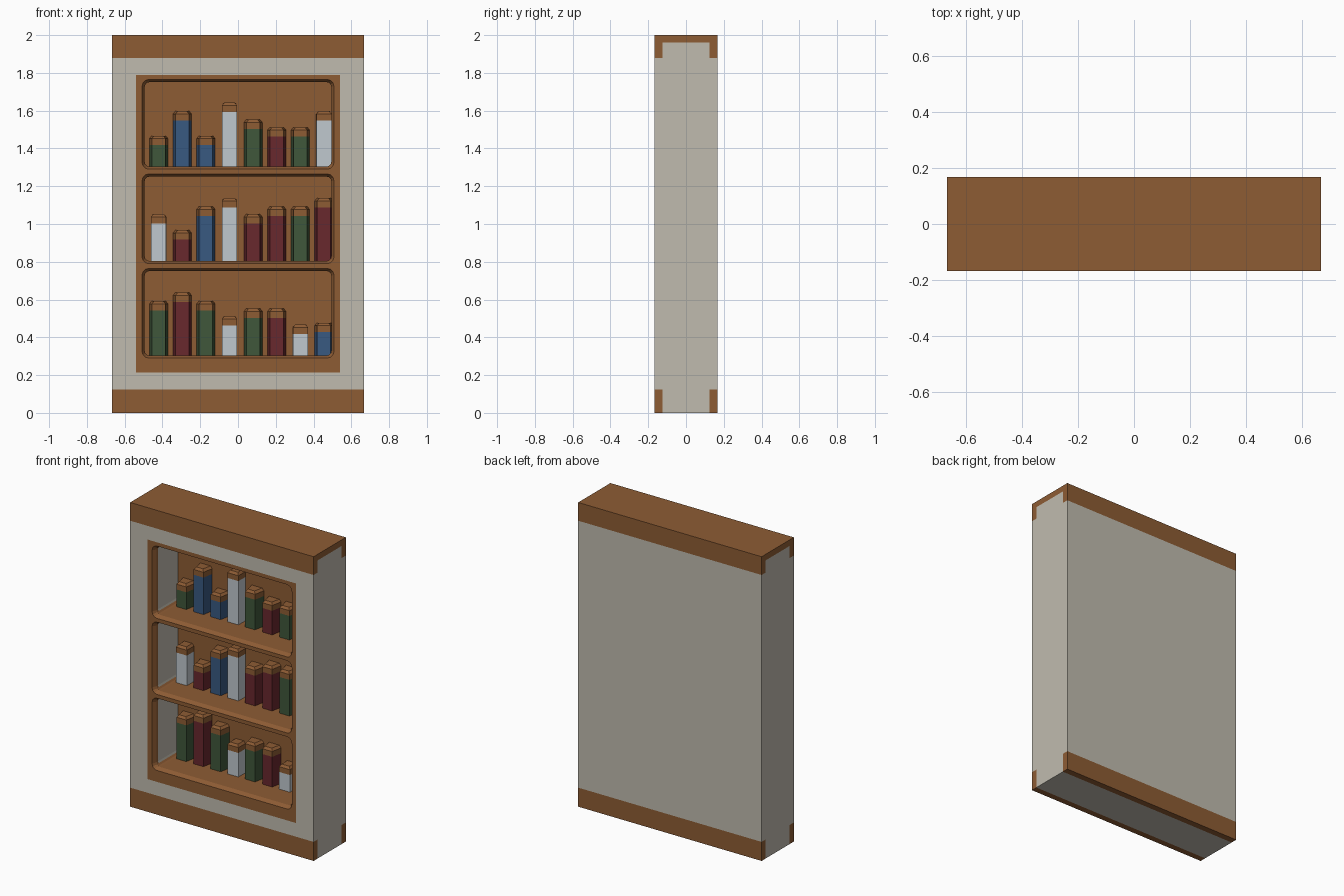
import bpy, bmesh, math
from mathutils import Vector

old = bpy.data.objects.get("Cube")
if old:
    bpy.data.objects.remove(old, do_unlink=True)


def material(name, rgb):
    m = bpy.data.materials.new(name)
    m.use_nodes = True
    m.diffuse_color = (*rgb, 1)
    m.node_tree.nodes["Principled BSDF"].inputs["Base Color"].default_value = (*rgb, 1)
    return m


wood = material("brown wood", (0.27, 0.107, 0.034))
plaster = material("beige panel", (0.53, 0.50, 0.43))
COVERS = {
    "B": material("blue cover", (0.04, 0.10, 0.22)),
    "G": material("green cover", (0.05, 0.095, 0.043)),
    "R": material("red cover", (0.14, 0.021, 0.027)),
    "W": material("white cover", (0.53, 0.58, 0.62)),
}


def add_object(name, bm, mats):
    bmesh.ops.recalc_face_normals(bm, faces=bm.faces)
    mesh = bpy.data.meshes.new(name)
    bm.to_mesh(mesh)
    bm.free()
    for m in mats:
        mesh.materials.append(m)
    ob = bpy.data.objects.new(name, mesh)
    bpy.context.collection.objects.link(ob)
    return ob


def loft(rings):
    """Closed solid through a stack of matching outlines."""
    bm = bmesh.new()
    loops = [[bm.verts.new(p) for p in ring] for ring in rings]
    for a, b in zip(loops, loops[1:]):
        for i in range(len(a)):
            j = (i + 1) % len(a)
            bm.faces.new((a[i], a[j], b[j], b[i]))
    bm.faces.new(loops[0])
    bm.faces.new(loops[-1])
    return bm


def rounded_outline(half_x, low, high, radius, y):
    points = []
    corners = [(1, high, 0), (-1, high, 1), (-1, low, 2), (1, low, 3)]
    for side, z, quarter in corners:
        cz = z - radius if z == high else z + radius
        for k in range(4):
            a = (quarter + k / 3) * math.pi / 2
            points.append((side * (half_x - radius) + radius * math.cos(a),
                           y, cz + radius * math.sin(a)))
    return points


HALF_X, HALF_Y, TOP, BACK = 0.667, 0.167, 2.0, 0.083
SHELVES = (0.29, 0.79, 1.29)

# Cabinet body with three rounded niches
bm = bmesh.new()
bmesh.ops.create_cube(bm, size=1)
for v in bm.verts:
    v.co = (v.co.x * 2 * HALF_X, v.co.y * 2 * HALF_Y, (v.co.z + 0.5) * TOP)
cabinet = add_object("cabinet", bm, [wood, plaster])
cutters = []
for low in SHELVES:
    high = low + 0.475
    rings = [rounded_outline(0.508, low, high, 0.035, -0.3),
             rounded_outline(0.508, low, high, 0.035, -HALF_Y),
             rounded_outline(0.494, low + 0.014, high - 0.014, 0.025, -0.14),
             rounded_outline(0.494, low + 0.014, high - 0.014, 0.025, BACK)]
    cutter = add_object("niche_cutter", loft(rings), [wood])
    cutter.hide_render = True
    mod = cabinet.modifiers.new("niche", "BOOLEAN")
    mod.operation = "DIFFERENCE"
    mod.solver = "EXACT"
    mod.object = cutter
    cutters.append(cutter)
evaluated = cabinet.evaluated_get(bpy.context.evaluated_depsgraph_get())
bm = bmesh.new()
bm.from_mesh(evaluated.to_mesh())
cabinet.modifiers.clear()
for cutter in cutters:
    bpy.data.objects.remove(cutter, do_unlink=True)

# Cut along the colour borders, then colour by region
BORDERS = {0: (-0.54, 0.54), 1: (-0.125, 0.125), 2: (0.125, 0.215, 1.79, 1.88, 1.96)}
for axis, places in BORDERS.items():
    normal = Vector([float(i == axis) for i in range(3)])
    for place in places:
        bmesh.ops.bisect_plane(bm, geom=bm.verts[:] + bm.edges[:] + bm.faces[:],
                               plane_co=normal * place, plane_no=normal)
bm.normal_update()


def is_wood(face):
    c, n = face.calc_center_median(), face.normal
    near_face = abs(c.y) > 0.125
    if c.z > 1.96 or (near_face and not 0.125 < c.z < 1.88):
        return True
    inside = abs(c.x) < 0.54 and 0.215 < c.z < 1.79 and c.y < 0.1
    return inside and (near_face or abs(n.x) < 0.8)


for f in bm.faces:
    f.material_index = 0 if is_wood(f) else 1
    f.smooth = False
bm.to_mesh(cabinet.data)
bm.free()


# Books: wedge-sided blocks with a wooden cap, standing against the back wall
def book(name, x, floor, height, cover):
    front, back = (0.04, 0.041) if cover == "W" else (0.036, 0.05)

    def ring(z, inset):
        y0, y1 = BACK - 0.072 + inset, BACK + 0.003
        return [(x - front + inset, y0, z), (x + front - inset, y0, z),
                (x + back - inset, y1, z), (x - back + inset, y1, z)]

    top = floor + height
    bm = loft([ring(floor, 0), ring(top - 0.05, 0), ring(top - 0.015, 0), ring(top, 0.012)])
    for f in bm.faces:
        f.material_index = int(f.calc_center_median().z > top - 0.04)
    add_object(name, bm, [COVERS[cover], wood])


ROWS = [
    ("lower", "GRGWGRWB", (0.29, 0.335, 0.29, 0.21, 0.25, 0.25, 0.165, 0.175)),
    ("middle", "WRBWRRGR", (0.25, 0.165, 0.29, 0.335, 0.25, 0.29, 0.29, 0.335)),
    ("upper", "GBBWGRGW", (0.165, 0.295, 0.165, 0.34, 0.25, 0.21, 0.21, 0.295)),
]
for low, (row, covers, heights) in zip(SHELVES, ROWS):
    for i, (cover, height) in enumerate(zip(covers, heights)):
        book(f"{row}_book_{i + 1}", -0.42 + 0.125 * i, low + 0.012, height, cover)
